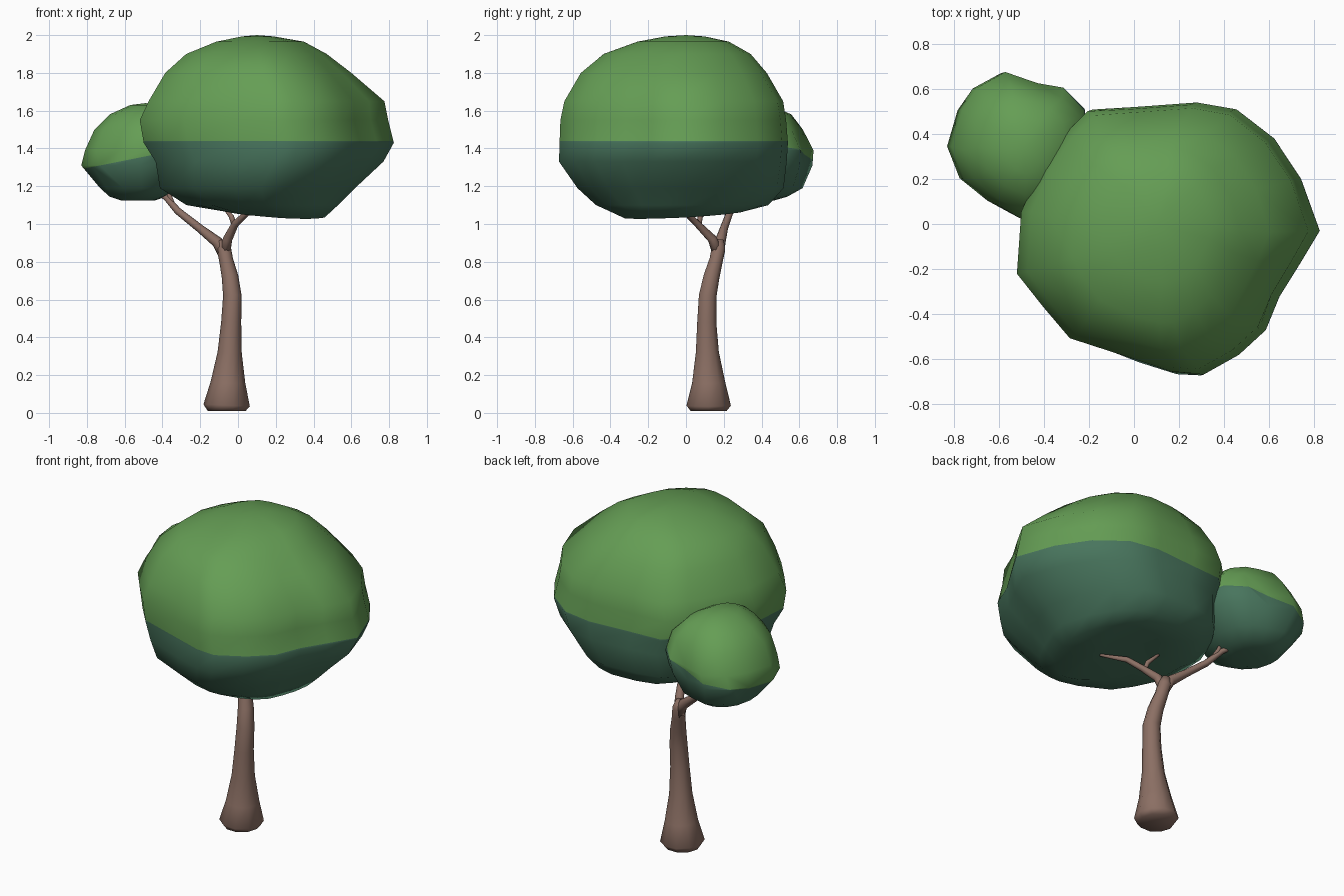
import bpy, bmesh, math
from mathutils import Vector

if "Cube" in bpy.data.objects:
    bpy.data.objects.remove(bpy.data.objects["Cube"])


def material(name, rgb):
    m = bpy.data.materials.new(name)
    m.diffuse_color = (*rgb, 1)
    m.use_nodes = True
    m.node_tree.nodes["Principled BSDF"].inputs["Base Color"].default_value = m.diffuse_color
    return m


GREEN = material("leaf green", (0.13, 0.34, 0.09))
TEAL = material("shaded leaf teal", (0.065, 0.178, 0.11))
BROWN = material("bark brown", (0.26, 0.16, 0.127))


def finish(bm, name, mats):
    bmesh.ops.recalc_face_normals(bm, faces=bm.faces)
    for f in bm.faces:
        f.smooth = True
    me = bpy.data.meshes.new(name)
    bm.to_mesh(me)
    bm.free()
    for m in mats:
        me.materials.append(m)
    ob = bpy.data.objects.new(name, me)
    bpy.context.collection.objects.link(ob)
    return ob


def loft(bm, rings, bottom, top):
    """Join rings of points, closing both ends with a fan."""
    rows = [[bm.verts.new(p) for p in r] for r in rings]
    n = len(rows[0])
    lo, hi = bm.verts.new(bottom), bm.verts.new(top)
    for i in range(n):
        j = (i + 1) % n
        for a, b in zip(rows, rows[1:]):
            bm.faces.new((a[i], a[j], b[j], b[i]))
        bm.faces.new((lo, rows[0][j], rows[0][i]))
        bm.faces.new((hi, rows[-1][i], rows[-1][j]))


def canopy(name, outline, levels, bottom, top, split_co, split_no, tilt=0.0):
    """Fit the plan outline to each level's extents, rounder away from the
    middle, with a tilted lowest ring; colour by a plane."""
    xs, ys = [p[0] for p in outline], [p[1] for p in outline]
    cx, cy = (min(xs) + max(xs)) / 2, (min(ys) + max(ys)) / 2
    w, d = (max(xs) - min(xs)) / 2, (max(ys) - min(ys)) / 2
    zm, half = (levels[0][0] + top[2]) / 2, (top[2] - levels[0][0]) / 2
    rings = []
    for k, (z, a, b, c, e) in enumerate(levels):
        r = 0.75 * min(1, max(0, abs(z - zm) / half - 0.15))
        ring = []
        for x, y in outline:
            p = Vector(((x - cx) / w, (y - cy) / d))
            p = p.lerp(p.normalized(), r)
            lift = tilt * (p.y - p.x) if k == 0 else 0
            ring.append(((a + b) / 2 + p.x * (b - a) / 2,
                         (c + e) / 2 + p.y * (e - c) / 2, z + lift))
        rings.append(ring)
    bm = bmesh.new()
    loft(bm, rings, bottom, top)
    co, no = Vector(split_co), Vector(split_no)
    bmesh.ops.bisect_plane(bm, geom=bm.verts[:] + bm.edges[:] + bm.faces[:],
                           dist=1e-5, plane_co=co, plane_no=no)
    for f in bm.faces:
        f.material_index = int((f.calc_center_median() - co).dot(no) < 0)
    return finish(bm, name, [GREEN, TEAL])


def limb(bm, path, sides=10):
    """Tapered tube along (x, y, z, radius) points."""
    pts = [Vector(p[:3]) for p in path]
    rings = []
    for i, p in enumerate(pts):
        t = (pts[min(i + 1, len(pts) - 1)] - pts[max(i - 1, 0)]).normalized()
        if i == 0 and p.z < 0.1:
            t = Vector((0, 0, 1))
        u = Vector((0, 1, 0)).cross(t).normalized()
        v = t.cross(u)
        rings.append([p + path[i][3] * (u * math.cos(k * math.tau / sides)
                                        + v * math.sin(k * math.tau / sides))
                      for k in range(sides)])
    loft(bm, rings, pts[0], pts[-1])


# Large canopy
canopy("large_canopy",
       [(.825, -.03), (.74, .2), (.62, .38), (.45, .51), (.27, .54), (0, .52),
        (-.2, .51), (-.31, .4), (-.41, .25), (-.5, .06), (-.52, -.22),
        (-.4, -.37), (-.28, -.51), (0, -.6), (.18, -.66), (.3, -.67),
        (.46, -.58), (.58, -.47), (.64, -.32), (.73, -.18)],
       [(1.052, -.07, .46, -.33, .31), (1.10, -.28, .53, -.48, .44),
        (1.19, -.42, .62, -.58, .52), (1.33, -.44, .77, -.675, .535),
        (1.43, -.50, .825, -.67, .54), (1.55, -.52, .795, -.665, .53),
        (1.65, -.475, .775, -.645, .515), (1.80, -.39, .60, -.56, .43),
        (1.90, -.28, .47, -.44, .345), (1.965, -.12, .35, -.26, .23),
        (1.993, .02, .19, -.11, .10)],
       (.2, -.02, 1.11), (.1, 0, 2.0), (0, 0, 1.44), (0, 0, 1), .018)

# Small canopy with a tilted colour line
canopy("small_canopy",
       [(-.83, .345), (-.77, .2), (-.64, .1), (-.5, .02), (-.35, .06),
        (-.23, .2), (-.19, .36), (-.21, .515), (-.31, .61), (-.43, .63),
        (-.58, .68), (-.71, .61), (-.78, .51)],
       [(1.125, -.62, -.44, .25, .47), (1.145, -.68, -.38, .18, .54),
        (1.19, -.73, -.30, .10, .62), (1.31, -.83, -.22, .03, .67),
        (1.39, -.81, -.20, .02, .675), (1.50, -.76, -.22, .05, .62),
        (1.58, -.68, -.30, .13, .56), (1.63, -.57, -.40, .22, .45)],
       (-.53, .36, 1.14), (-.49, .34, 1.64), (-.83, .3, 1.29), (-.2, 0, 1))

# Trunk, two main branches and their twigs
bm = bmesh.new()
limb(bm, [(-.06, .12, .01, .10), (-.06, .12, .04, .123), (-.053, .12, .16, .092),
          (-.044, .113, .32, .064), (-.036, .11, .48, .053), (-.03, .115, .62, .049),
          (-.042, .135, .72, .044), (-.063, .16, .81, .037), (-.075, .172, .87, .038),
          (-.085, .175, .915, .026)])
limb(bm, [(-.07, .17, .83, .03), (-.11, .18, .905, .03), (-.2, .2, .975, .022),
          (-.32, .235, 1.07, .019), (-.38, .30, 1.14, .016), (-.48, .41, 1.20, .007)], 8)
limb(bm, [(-.34, .255, 1.09, .013), (-.36, .29, 1.14, .013), (-.38, .31, 1.21, .007)], 8)
limb(bm, [(-.072, .17, .84, .03), (-.055, .14, .92, .025), (-.015, .06, 1.0, .019),
          (.05, .0, 1.06, .016), (.17, -.09, 1.085, .007)], 8)
limb(bm, [(-.02, .07, .99, .014), (-.035, .075, 1.04, .014), (-.07, .13, 1.08, .007)], 8)
finish(bm, "trunk_and_branches", [BROWN])
